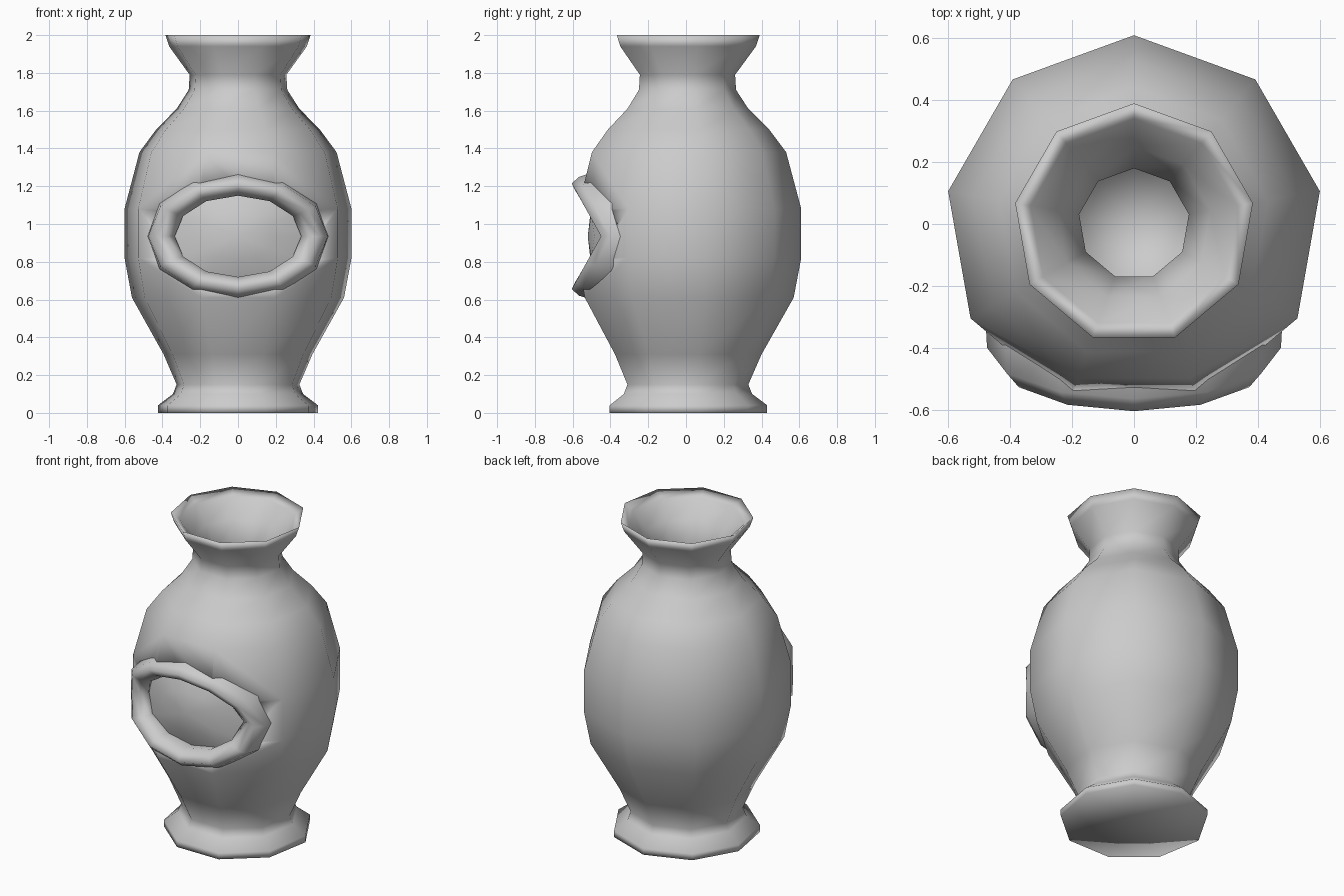
import bpy, bmesh, math

cube = bpy.data.objects.get("Cube")
if cube:
    bpy.data.objects.remove(cube, do_unlink=True)

clay = bpy.data.materials.new("grey_clay")
clay.use_nodes = True
clay.diffuse_color = (0.6, 0.6, 0.6, 1)
clay.node_tree.nodes["Principled BSDF"].inputs["Base Color"].default_value = (0.6, 0.6, 0.6, 1)


def loft(name, rings, start=None, end=None):
    """Skin a list of closed rings, with optional centre points at both ends."""
    bm = bmesh.new()
    loops = [[bm.verts.new(p) for p in ring] for ring in rings]
    n = len(loops[0])
    for a, b in zip(loops, loops[1:]):
        for i in range(n):
            j = (i + 1) % n
            bm.faces.new((a[i], a[j], b[j], b[i]))
    for loop, tip in ((loops[0], start), (loops[-1], end)):
        if tip:
            centre = bm.verts.new(tip)
            for i in range(n):
                bm.faces.new((loop[i], loop[(i + 1) % n], centre))
    bmesh.ops.recalc_face_normals(bm, faces=bm.faces)
    mesh = bpy.data.meshes.new(name)
    bm.to_mesh(mesh)
    bm.free()
    mesh.materials.append(clay)
    obj = bpy.data.objects.new(name, mesh)
    bpy.context.collection.objects.link(obj)
    return obj


def lathe_ring(r, z, sides=9):
    angles = [math.pi / 2 + 2 * math.pi * k / sides for k in range(sides)]
    return [(r * math.cos(a), r * math.sin(a), z) for a in angles]


def oval_ring(half_w, half_h, y_side, y_top, sides=12, z=0.935):
    """Oval facing the front, bent back at its sides to wrap the body."""
    ring = []
    for k in range(sides):
        a = 2 * math.pi * k / sides
        y = y_side + (y_top - y_side) * abs(math.sin(a))
        ring.append((half_w * math.cos(a), y, z + half_h * math.sin(a)))
    return ring


# Vase: foot, belly, neck and lip, then down the inside to the floor
outside = [(.43, 0), (.43, .04), (.35, .10), (.33, .15), (.40, .31), (.57, .61),
           (.61, .82), (.61, 1.08), (.53, 1.38), (.44, 1.50), (.33, 1.61),
           (.265, 1.71), (.26, 1.79), (.37, 1.94), (.39, 2.0)]
inside = [(.34, 1.96), (.25, 1.86), (.18, 1.72), (.30, 1.40), (.38, 1.0), (.32, .50), (.16, .15)]
vase = loft("vase_body", [lathe_ring(r, z) for r, z in outside + inside],
            start=(0, 0, 0), end=(0, 0, .12))

# Oval recess in the front of the belly
cutter = loft("recess_cutter", [oval_ring(.40, .26, y, y) for y in (-.8, -.385)],
              start=(0, -.8, .935), end=(0, -.385, .935))
cutter.hide_render = True
cut = vase.modifiers.new("recess", 'BOOLEAN')
cut.operation = 'DIFFERENCE'
cut.solver = 'EXACT'
cut.object = cutter
bpy.context.view_layer.objects.active = vase
vase.select_set(True)
bpy.ops.object.modifier_apply(modifier=cut.name)
bpy.data.objects.remove(cutter, do_unlink=True)

# Raised rim around the recess
frame = loft("oval_frame", [oval_ring(*s) for s in (
    (.48, .345, -.31, -.47), (.475, .315, -.40, -.565), (.43, .28, -.45, -.605),
    (.38, .24, -.44, -.585), (.335, .215, -.42, -.53), (.35, .225, -.38, -.45))])

# Domed panel inside the rim
panel = loft("oval_panel", [oval_ring(.36, .235, -.40, -.46), oval_ring(.2, .13, -.485, -.505)],
             end=(0, -.52, .935))

for obj in (vase, frame, panel):
    for poly in obj.data.polygons:
        poly.use_smooth = True
